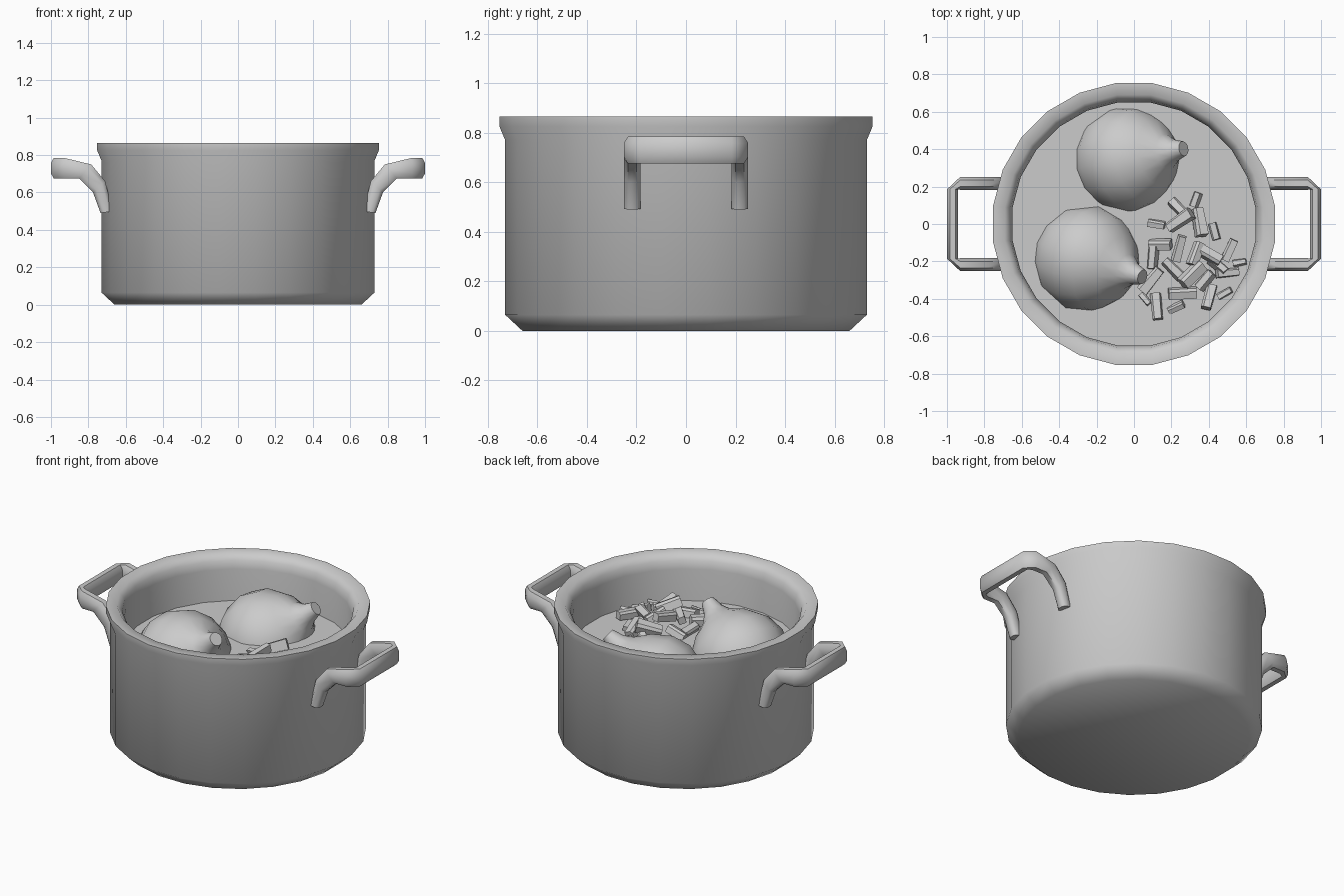
import bpy, bmesh, math, random
from mathutils import Vector, Euler

if "Cube" in bpy.data.objects:
    bpy.data.objects.remove(bpy.data.objects["Cube"])

random.seed(4)


def finish(name, bm, angle=None):
    bmesh.ops.recalc_face_normals(bm, faces=bm.faces)
    me = bpy.data.meshes.new(name)
    bm.to_mesh(me)
    bm.free()
    ob = bpy.data.objects.new(name, me)
    bpy.context.collection.objects.link(ob)
    if angle:
        bpy.ops.object.select_all(action='DESELECT')
        ob.select_set(True)
        bpy.context.view_layer.objects.active = ob
        bpy.ops.object.shade_smooth_by_angle(angle=math.radians(angle))
    return ob


def loft(bm, rings, cap=True):
    """Bridge equal-length closed rings of points, capping both ends."""
    vs = [[bm.verts.new(p) for p in r] for r in rings]
    n = len(vs[0])
    for a, b in zip(vs, vs[1:]):
        for i in range(n):
            j = (i + 1) % n
            bm.faces.new((a[i], a[j], b[j], b[i]))
    if cap:
        bm.faces.new(vs[0][::-1])
        bm.faces.new(vs[-1])


def circle(r, z, n):
    return [Vector((r * math.cos((i + .5) * math.tau / n),
                    r * math.sin((i + .5) * math.tau / n), z)) for i in range(n)]


# pot: one lathed wall from base, over the rim, down to the inner floor
SIDES = 24
K = 1 / math.cos(math.pi / SIDES)
pot_profile = [(.66, 0), (.73, .065), (.73, .77), (.753, .825), (.753, .865),
               (.69, .865), (.66, .83), (.65, .78), (.65, .08)]
bm = bmesh.new()
loft(bm, [circle(r * K, z, SIDES) for r, z in pot_profile])
finish("pot", bm, 50)

# soup surface
SOUP = .58
bm = bmesh.new()
bm.faces.new([bm.verts.new(p) for p in circle(.655 * K, SOUP, SIDES)])
finish("soup", bm)

# handles: each ring is (outer-bottom x,z), (inner-top x,z), y outside, y inside
OCT = [(1, .5), (.5, 1), (-.5, 1), (-1, .5), (-1, -.5), (-.5, -1), (.5, -1), (1, -.5)]


def section(c, w, h):
    return [c + w * a + h * b for a, b in OCT]


def handle(name, side):
    rings = []
    leg = [((.735, .49), (.67, .50)), ((.775, .60), (.71, .66)),
           ((.85, .675), (.785, .75)), ((.93, .675), (.93, .785))]
    for (x0, z0), (x1, z1) in leg:
        lo, hi = Vector((x0, 0, z0)), Vector((x1, 0, z1))
        rings.append(section((lo + hi) / 2 + Vector((0, .217, 0)),
                             Vector((0, .034, 0)), (hi - lo) / 2))
    rings.append(section(Vector((.97, .185, .73)), Vector((.03, 0, 0)), Vector((0, 0, .055))))
    mirrored = [[Vector((p.x, -p.y, p.z)) for p in r] for r in reversed(rings)]
    rings += mirrored
    bm = bmesh.new()
    loft(bm, [[Vector((p.x * side, p.y, p.z)) for p in r] for r in rings])
    finish(name, bm, 50)


handle("handle_right", 1)
handle("handle_left", -1)

# whole onions, tilted with their tips up
onion_profile = [(.10, -.27), (.20, -.21), (.27, -.10), (.292, .02), (.26, .13),
                 (.18, .225), (.095, .285), (.06, .335), (.04, .40)]


def onion(name, centre, tip):
    centre, tip = Vector(centre), Vector(tip)
    rot = (tip - centre).to_track_quat('Z', 'Y')
    bm = bmesh.new()
    loft(bm, [[rot @ p + centre for p in circle(r, t, 14)] for r, t in onion_profile])
    finish(name, bm, 60)


onion("onion_back", (-.04, .345, .50), (.25, .40, .74))
onion("onion_front", (-.255, -.185, .515), (.02, -.275, .74))

# chopped pieces: (x, y, yaw in degrees, length, lift above the soup)
pieces = [
    (.245, .08, -45, .13, .03), (.33, .13, 70, .08, .01), (.12, 0, -10, .09, .01),
    (.245, .02, 35, .15, .07), (.35, .01, 100, .15, .04), (.43, -.04, 105, .09, .01),
    (.14, -.11, 0, .12, .02), (.24, -.13, 75, .14, .09), (.33, -.16, 70, .13, .06),
    (.41, -.17, 150, .12, .05), (.51, -.14, 65, .12, .03), (.565, -.205, 10, .07, .01),
    (.10, -.18, 85, .12, .02), (.09, -.30, 50, .15, .04), (.06, -.40, -50, .07, .01),
    (.12, -.44, 95, .14, .03), (.225, -.445, 25, .09, .01), (.26, -.37, 3, .15, .02),
    (.21, -.24, -45, .13, .06), (.31, -.27, 45, .15, .09), (.38, -.30, 50, .11, .04),
    (.40, -.39, 75, .13, .03), (.485, -.37, 30, .08, .01), (.50, -.26, 5, .12, .02),
    (.45, -.22, -40, .11, .03)]
bm = bmesh.new()
for x, y, yaw, length, lift in pieces:
    rot = Euler((random.uniform(-.5, .5), random.uniform(-.35, .35), math.radians(yaw)))
    width = .35 * length + .012
    ends = []
    for s in (-1, 1):
        taper = random.uniform(.75, 1)
        ends.append([Vector((s * length / 2, a * width / 2 * taper, b * width / 2 * taper))
                     for a, b in ((-1, -1), (1, -1), (1, .5), (.5, 1), (-1, 1))])
    for ring in ends:
        for p in ring:
            p.rotate(rot)
            p += Vector((x, y, SOUP + lift))
    loft(bm, ends)
finish("chopped_pieces", bm)
